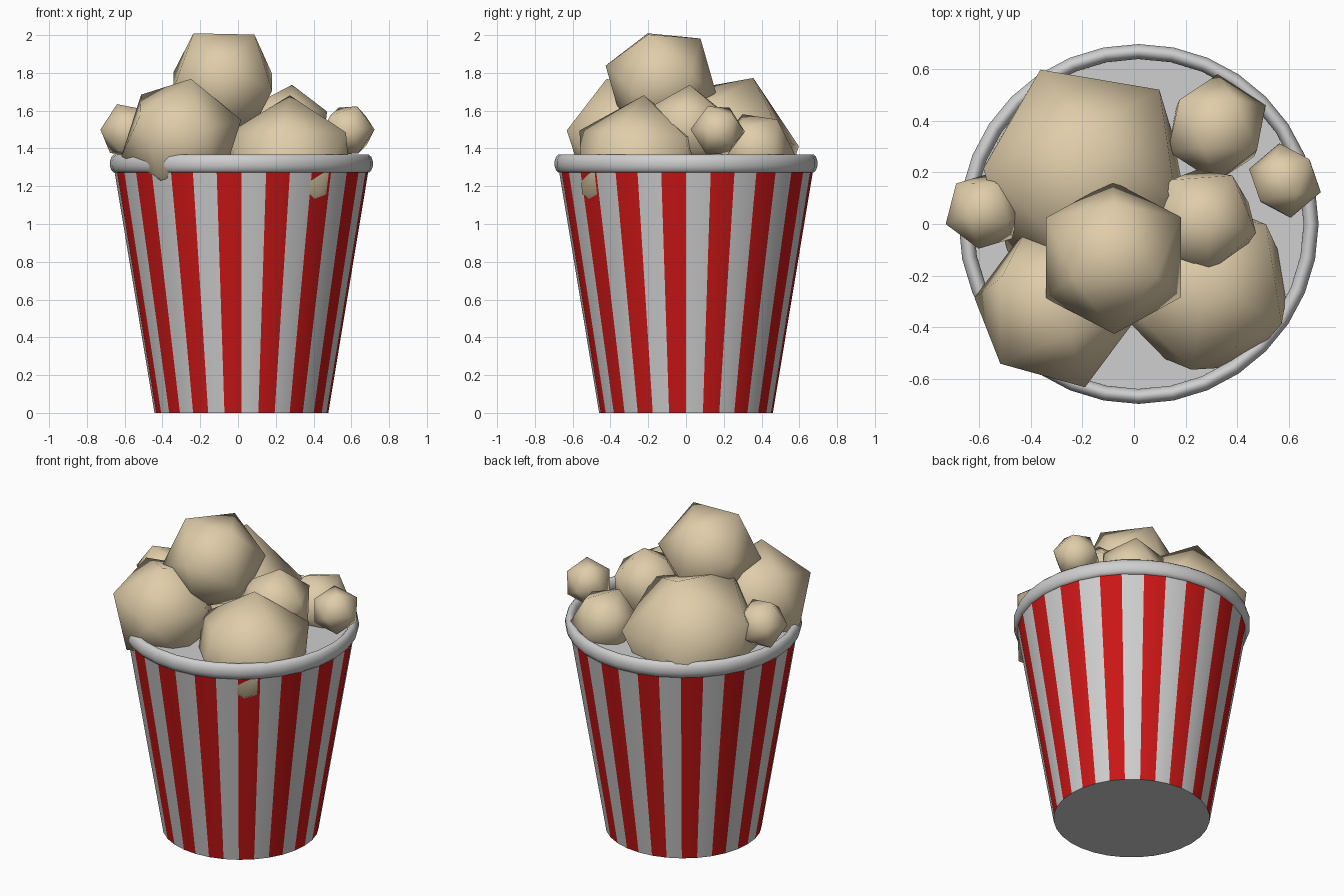
import bpy, bmesh, math
from mathutils import Vector, Matrix

if "Cube" in bpy.data.objects:
    bpy.data.objects.remove(bpy.data.objects["Cube"])

CX = 0.018   # bucket axis is slightly off the model's centre
SEG = 32


def material(name, rgb):
    m = bpy.data.materials.new(name)
    m.diffuse_color = (*rgb, 1)
    m.use_nodes = True
    m.node_tree.nodes["Principled BSDF"].inputs["Base Color"].default_value = m.diffuse_color
    return m


white = material("white_card", (0.62, 0.62, 0.62))
red = material("red_stripe", (0.60, 0.008, 0.008))
tan = material("popcorn_tan", (0.74, 0.61, 0.40))


def finish(bm, name, mats, location, angle):
    bmesh.ops.recalc_face_normals(bm, faces=bm.faces[:])
    me = bpy.data.meshes.new(name)
    bm.to_mesh(me)
    bm.free()
    for m in mats:
        me.materials.append(m)
    ob = bpy.data.objects.new(name, me)
    ob.location = location
    bpy.context.collection.objects.link(ob)
    bpy.ops.object.select_all(action='DESELECT')
    ob.select_set(True)
    bpy.context.view_layer.objects.active = ob
    bpy.ops.object.shade_smooth_by_angle(angle=math.radians(angle))
    return ob


def ring(bm, r, z):
    return [bm.verts.new((r * math.cos(math.tau * i / SEG), r * math.sin(math.tau * i / SEG), z))
            for i in range(SEG)]


def bridge(bm, a, b, striped=False):
    for i in range(SEG):
        j = (i + 1) % SEG
        f = bm.faces.new((a[i], a[j], b[j], b[i]))
        f.material_index = i % 2 if striped else 0


# Tapered bucket: every other side face is a red stripe
bm = bmesh.new()
low, high = ring(bm, 0.46, 0), ring(bm, 0.677, 1.31)
bridge(bm, low, high, True)
bm.faces.new(low)
bm.faces.new(high)
finish(bm, "striped_bucket", [white, red], (CX, 0, 0), 40)

# Rolled rim: oval tube around the top edge
bm = bmesh.new()
TUBE = 12
loops = [ring(bm, 0.667 + 0.03 * math.cos(t), 1.32 + 0.05 * math.sin(t))
         for t in (math.tau * (k + 0.5) / TUBE for k in range(TUBE))]
for k in range(TUBE):
    bridge(bm, loops[k], loops[(k + 1) % TUBE])
finish(bm, "bucket_rim", [white], (CX, 0, 0), 60)


def frame(a, b):
    """Orthonormal frame with its first axis on a and b in its first plane."""
    x = Vector(a).normalized()
    z = x.cross(Vector(b)).normalized()
    return Matrix((x, z.cross(x), z)).transposed()


def kernel(name, centre, radius, a, b):
    """Smooth 20-sided ball with neighbouring corners towards a and b."""
    bm = bmesh.new()
    bmesh.ops.create_icosphere(bm, subdivisions=1, radius=radius)
    bm.verts.ensure_lookup_table()
    v = bm.verts[0]
    n = v.link_edges[0].other_vert(v)
    rot = frame(a, b) @ frame(v.co, n.co).transposed()
    bmesh.ops.transform(bm, matrix=rot.to_4x4(), verts=bm.verts[:])
    finish(bm, name, [tan], centre, 180)


# Popcorn: centre, radius, directions of two neighbouring corners
kernel("popcorn_top", (-0.08, -0.13, 1.755), 0.307, (-0.15, -0.07, 0.245), (0.17, -0.07, 0.245))
kernel("popcorn_back_left", (-0.19, 0.19, 1.36), 0.445, (-0.165, 0.39, 0.05), (0, 0.175, 0.415))
kernel("popcorn_back_right", (0.32, 0.37, 1.39), 0.21, (-0.05, -0.07, 0.19), (0.06, 0.1, 0.165))
kernel("popcorn_middle_right", (0.265, 0.01, 1.51), 0.228, (0.02, 0.01, 0.215), (0.2, -0.04, 0.12))
kernel("popcorn_front_left", (-0.30, -0.32, 1.455), 0.333, (0.11, -0.31, 0.04), (-0.2, -0.23, 0.12))
kernel("popcorn_front_right", (0.275, -0.245, 1.31), 0.372, (0, 0.02, 0.35), (0.29, -0.14, 0.16))
kernel("popcorn_small_left", (-0.58, 0.05, 1.49), 0.157, (-0.147, -0.05, 0.01), (-0.11, 0.105, 0.04))
kernel("popcorn_small_right", (0.584, 0.168, 1.495), 0.146, (0.136, -0.044, 0.005), (0.043, -0.053, 0.13))
